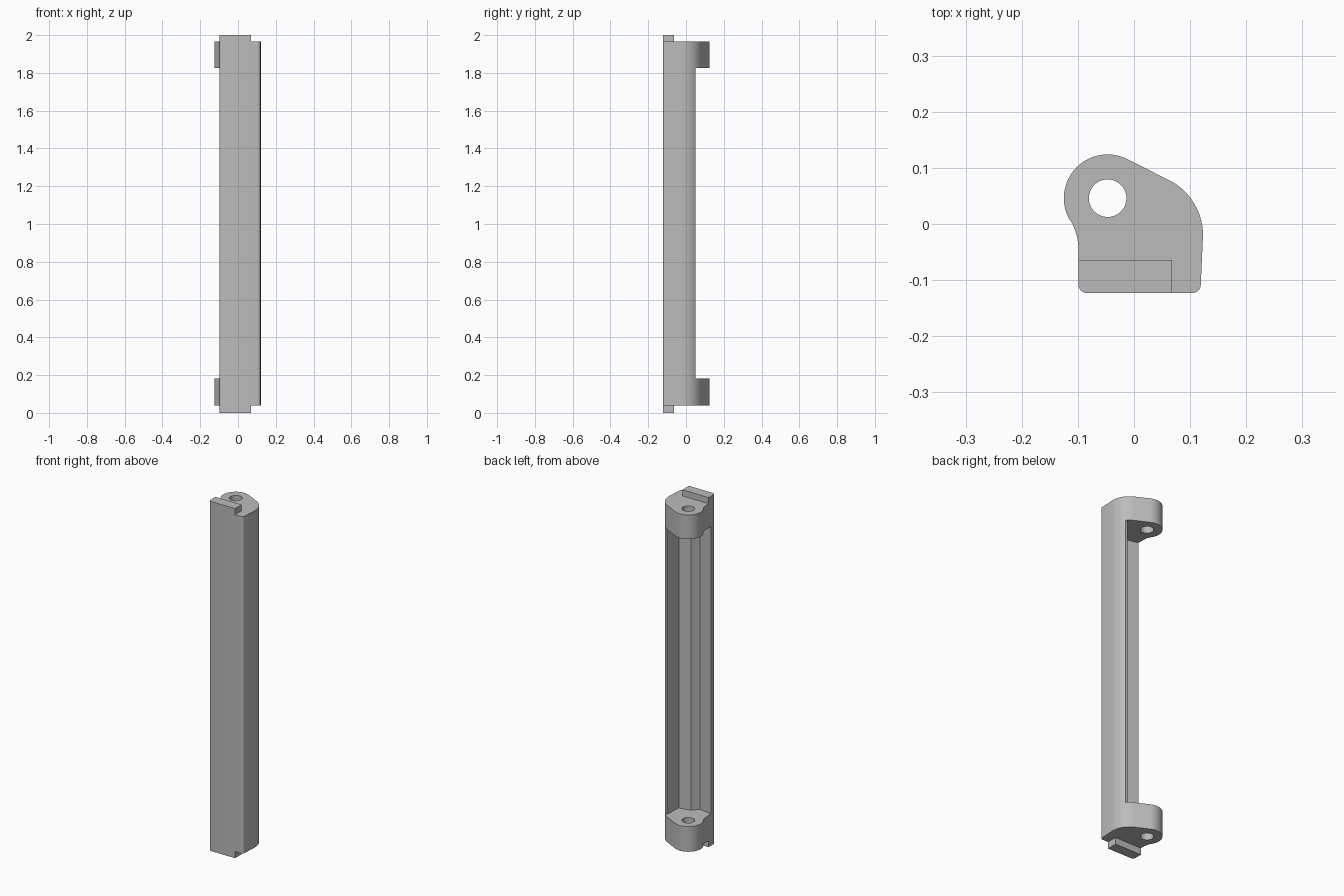
import bpy, bmesh
from math import cos, sin, radians

cube = bpy.data.objects.get("Cube")
if cube:
    bpy.data.objects.remove(cube)

grey = bpy.data.materials.new("plain grey")
grey.use_nodes = True
grey.diffuse_color = (0.5, 0.5, 0.5, 1)
grey.node_tree.nodes["Principled BSDF"].inputs["Base Color"].default_value = (0.5, 0.5, 0.5, 1)


def arc(cx, cy, r, start, end, steps):
    angles = [radians(start + (end - start) * i / steps) for i in range(steps + 1)]
    return [(cx + r * cos(a), cy + r * sin(a)) for a in angles]


def prism(name, outline, bottom, top):
    bm = bmesh.new()
    base = bm.faces.new([bm.verts.new((x, y, bottom)) for x, y in outline])
    grown = bmesh.ops.extrude_face_region(bm, geom=[base])["geom"]
    moved = [v for v in grown if isinstance(v, bmesh.types.BMVert)]
    bmesh.ops.translate(bm, verts=moved, vec=(0, 0, top - bottom))
    bmesh.ops.recalc_face_normals(bm, faces=bm.faces)
    mesh = bpy.data.meshes.new(name)
    bm.to_mesh(mesh)
    bm.free()
    mesh.materials.append(grey)
    obj = bpy.data.objects.new(name, mesh)
    bpy.context.collection.objects.link(obj)
    return obj


def cut(target, cutter):
    mod = target.modifiers.new(cutter.name, "BOOLEAN")
    mod.operation = "DIFFERENCE"
    mod.solver = "EXACT"
    mod.object = cutter
    bpy.context.view_layer.objects.active = target
    bpy.ops.object.modifier_apply(modifier=mod.name)
    bpy.data.objects.remove(cutter)


FRONT, LEFT = -0.123, -0.099
LUG = (-0.047, 0.046)
LOW, HIGH = 0.038, 1.965

# Body: round lug, sloped shoulder, rounded flank and small front corners
corner_left = arc(LEFT + 0.015, FRONT + 0.015, 0.015, 180, 270, 6)
outline = (arc(*LUG, 0.078, 60, 210, 32)
           + arc(-0.203, -0.046, 0.104, 30, 0, 8)
           + corner_left
           + arc(0.104, FRONT + 0.015, 0.015, 270, 358, 6)
           + arc(0.013, -0.02, 0.11, 0, 60, 14))
body = prism("body", outline, LOW, HIGH)

# Long stepped recess open to the back, leaving a lug at each end
recess = [(-0.2, -0.083), (LEFT, -0.083), (-0.02, -0.1), (0.012, -0.062),
          (0.08, -0.05), (0.085, 0.05), (0.2, 0.05), (0.2, 0.2), (-0.2, 0.2)]
cut(body, prism("recess_cutter", recess, 0.182, 1.826))

# Round hole through both lugs
cut(body, prism("hole_cutter", arc(*LUG, 0.0335, 0, 350, 35), -0.1, 2.1))

# Locating tabs at both ends, flush with the front
tab = corner_left + [(0.068, FRONT), (0.068, -0.064), (LEFT, -0.064)]
parts = [body,
         prism("lower_tab", tab, 0, LOW),
         prism("upper_tab", tab, HIGH, 2)]

# Smooth curves with crisp edges
bpy.ops.object.select_all(action="DESELECT")
for obj in parts:
    obj.select_set(True)
bpy.context.view_layer.objects.active = body
bpy.ops.object.shade_smooth_by_angle(angle=radians(25))
